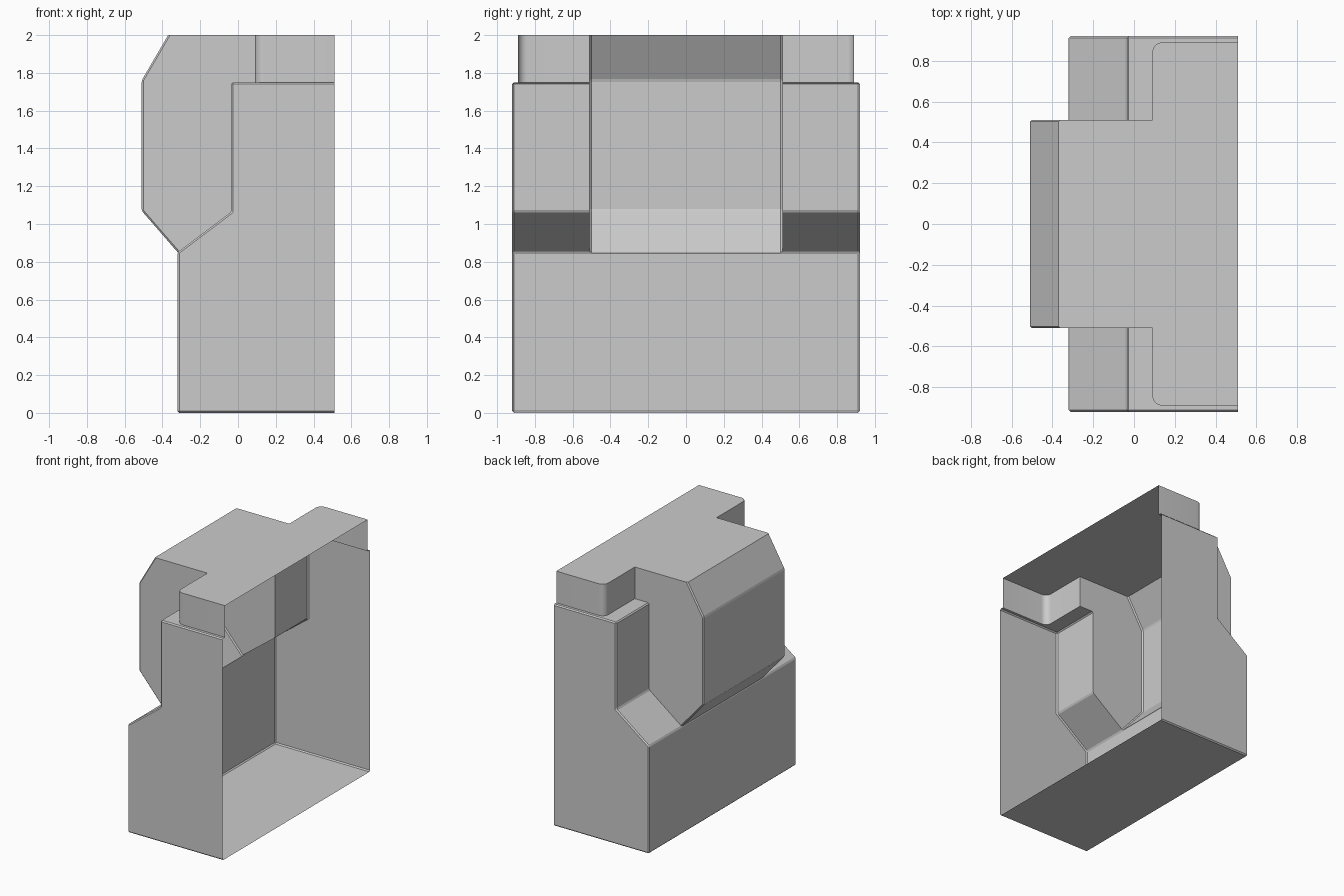
import bpy, bmesh, math

default = bpy.data.objects.get("Cube")
if default:
    bpy.data.objects.remove(default, do_unlink=True)

OPEN_X = 0.51      # plane of the open side
EDGE = 0.009       # small chamfer on folded edges

grey = bpy.data.materials.new("plain grey")
grey.use_nodes = True
grey.diffuse_color = (0.6, 0.6, 0.6, 1)
grey.node_tree.nodes["Principled BSDF"].inputs["Base Color"].default_value = (0.6, 0.6, 0.6, 1)


def prism(name, profile, half_width, pick_edge, width, segments=1):
    """Extrude an x-z profile along y and bevel the chosen edges."""
    bm = bmesh.new()
    face = bm.faces.new([bm.verts.new((x, -half_width, z)) for x, z in profile])
    ext = bmesh.ops.extrude_face_region(bm, geom=[face])
    new = [v for v in ext["geom"] if isinstance(v, bmesh.types.BMVert)]
    bmesh.ops.translate(bm, verts=new, vec=(0, 2 * half_width, 0))
    bmesh.ops.recalc_face_normals(bm, faces=bm.faces[:])
    chosen = [e for e in bm.edges if pick_edge(e.verts[0].co, e.verts[1].co)]
    bmesh.ops.bevel(bm, geom=chosen, offset=width, segments=segments,
                    profile=0.5, affect='EDGES')
    mesh = bpy.data.meshes.new(name)
    bm.to_mesh(mesh)
    bm.free()
    mesh.materials.append(grey)
    obj = bpy.data.objects.new(name, mesh)
    bpy.context.collection.objects.link(obj)
    return obj


# Main box with a stepped back
body = prism("housing_shell",
             [(0.7, 0), (-0.32, 0), (-0.32, 0.85), (-0.035, 1.065),
              (-0.035, 1.75), (0.7, 1.75)],
             0.92, lambda a, b: min(a.x, b.x) < 0.6, EDGE)

# Faceted hood bulging out of the back
hood = prism("rear_hood",
             [(0.3, 2), (-0.37, 2), (-0.51, 1.76), (-0.51, 1.07),
              (-0.30, 0.828), (0.3, 0.828)],
             0.51, lambda a, b: max(a.x, b.x) < 0.2 and max(a.z, b.z) < 2 and
             max(a.z, b.z) > 0.9 or abs(a.z - b.z) > 0.2 and max(a.x, b.x) < 0.2, EDGE)

# Raised cap with rounded rear corners
cap = prism("top_cap", [(0.7, 2), (0.09, 2), (0.09, 1.6), (0.7, 1.6)],
            0.89, lambda a, b: abs(a.z - b.z) > 0.2 and a.x < 0.2, 0.05, 8)

# Join the three volumes into one
bpy.context.view_layer.objects.active = body
for part in (hood, cap):
    mod = body.modifiers.new("join", 'BOOLEAN')
    mod.operation = 'UNION'
    mod.solver = 'EXACT'
    mod.object = part
    bpy.ops.object.modifier_apply(modifier=mod.name)
    bpy.data.objects.remove(part, do_unlink=True)

# Slice the side off to leave an open thin shell
bm = bmesh.new()
bm.from_mesh(body.data)
bmesh.ops.bisect_plane(bm, geom=bm.verts[:] + bm.edges[:] + bm.faces[:],
                       plane_co=(OPEN_X, 0, 0), plane_no=(1, 0, 0), clear_outer=True)
bm.to_mesh(body.data)
bm.free()

# Smooth only the rounded cap corners
bpy.ops.object.select_all(action='DESELECT')
body.select_set(True)
bpy.ops.object.shade_smooth_by_angle(angle=math.radians(13))
